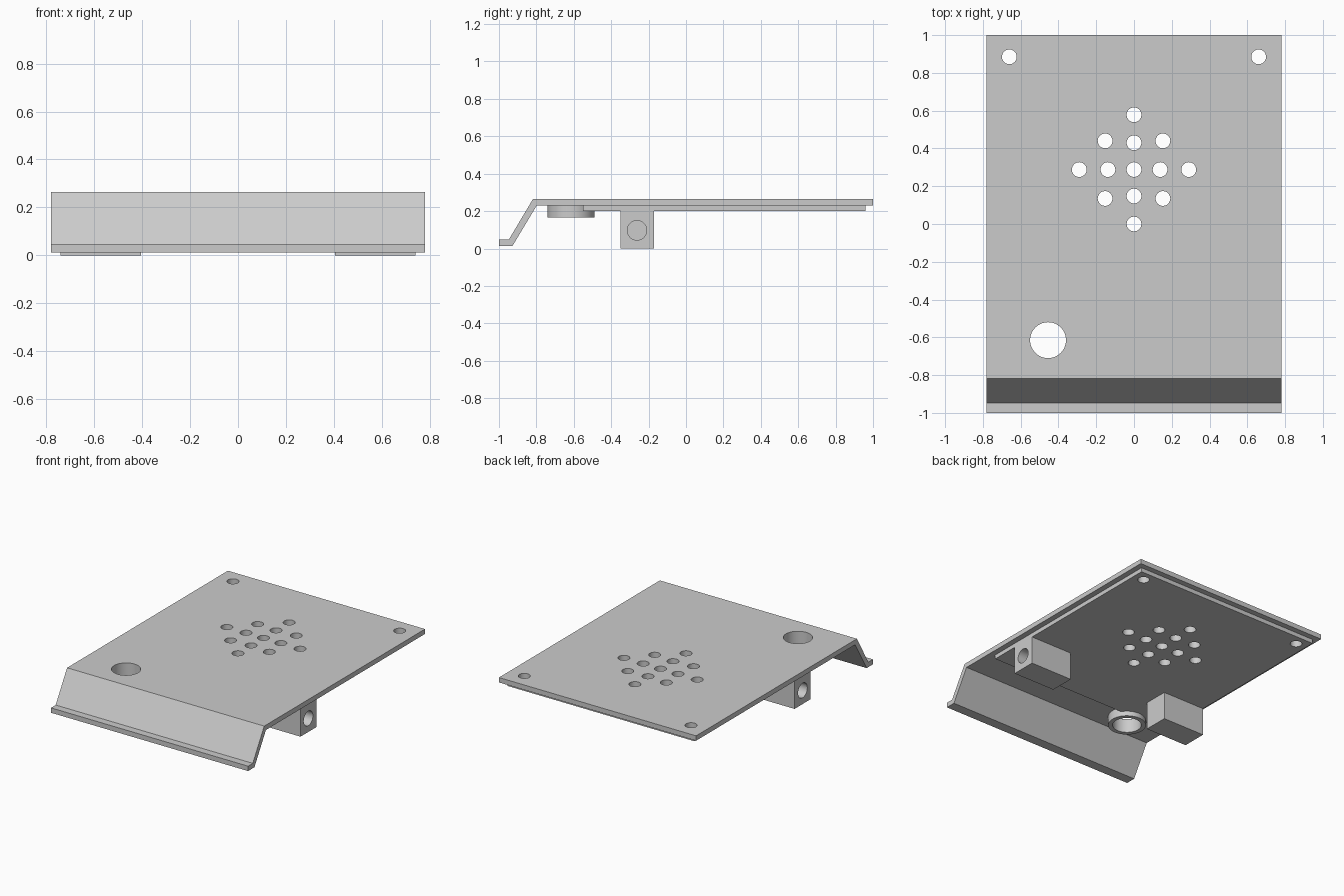
import bpy
import bmesh
from mathutils import Matrix, Vector

if "Cube" in bpy.data.objects:
    bpy.data.objects.remove(bpy.data.objects["Cube"])

grey = bpy.data.materials.new("light_grey")
grey.use_nodes = True
colour = (0.6, 0.6, 0.6, 1)
grey.diffuse_color = colour
grey.node_tree.nodes["Principled BSDF"].inputs["Base Color"].default_value = colour


def finish(name, bm):
    bmesh.ops.recalc_face_normals(bm, faces=bm.faces)
    mesh = bpy.data.meshes.new(name)
    bm.to_mesh(mesh)
    bm.free()
    mesh.materials.append(grey)
    obj = bpy.data.objects.new(name, mesh)
    bpy.context.collection.objects.link(obj)
    return obj


def box(name, low, high):
    low, high = Vector(low), Vector(high)
    bm = bmesh.new()
    bmesh.ops.create_cube(bm, size=1, matrix=Matrix.Translation((low + high) / 2)
                          @ Matrix.Diagonal((*(high - low), 1)))
    return finish(name, bm)


def add_cylinder(bm, centre, radius, depth, axis="Z"):
    turn = Matrix.Rotation(1.5707963, 4, "Y") if axis == "X" else Matrix()
    bmesh.ops.create_cone(bm, cap_ends=True, segments=48, radius1=radius, radius2=radius,
                          depth=depth, matrix=Matrix.Translation(centre) @ turn)


def cut(obj, cutter):
    mod = obj.modifiers.new("holes", "BOOLEAN")
    mod.operation = "DIFFERENCE"
    mod.solver = "EXACT"
    mod.object = cutter
    select(obj)
    bpy.ops.object.modifier_apply(modifier=mod.name)


def select(obj):
    bpy.ops.object.select_all(action="DESELECT")
    obj.select_set(True)
    bpy.context.view_layer.objects.active = obj


# Cover plate with a sloped, stepped front lip
profile = [(1, 0.265), (-0.818, 0.265), (-0.947, 0.048), (-1, 0.048),
           (-1, 0.013), (-0.928, 0.013), (-0.798, 0.23), (1, 0.23)]
bm = bmesh.new()
face = bm.faces.new([bm.verts.new((-0.78, y, z)) for y, z in profile])
side = bmesh.ops.extrude_face_region(bm, geom=[face])
bmesh.ops.translate(bm, vec=(1.56, 0, 0),
                    verts=[g for g in side["geom"] if isinstance(g, bmesh.types.BMVert)])
cover = finish("cover_plate", bm)

# Inset backing panel under the plate
panel = box("backing_panel", (-0.74, -0.55, 0.2), (0.74, 0.96, 0.23))

# Collar below the large hole
large_hole = (-0.455, -0.615)
bm = bmesh.new()
add_cylinder(bm, (*large_hole, 0.1975), 0.125, 0.065)
collar = finish("hole_collar", bm)

# Vertical holes: corner screws, diamond grille and large opening
grille = [(0, y) for y in (0, 0.148, 0.288, 0.43, 0.578)]
for s in (-1, 1):
    grille += [(s * 0.153, 0.135), (s * 0.153, 0.44), (s * 0.138, 0.288), (s * 0.29, 0.288)]
bm = bmesh.new()
for x, y in grille + [(-0.66, 0.885), (0.66, 0.885)]:
    add_cylinder(bm, (x, y, 0.2), 0.039, 0.4)
add_cylinder(bm, (*large_hole, 0.2), 0.095, 0.4)
drill = finish("hole_cutter", bm)
for part in (cover, panel, collar):
    cut(part, drill)
bpy.data.objects.remove(drill)

# Mounting blocks with blind pivot sockets on their outer sides
blocks = []
for s, name in ((1, "left"), (-1, "right")):
    a, b = sorted((s * 0.405, s * 0.74))
    block = box(name + "_mounting_block", (a, -0.35, 0), (b, -0.17, 0.2))
    bm = bmesh.new()
    add_cylinder(bm, (s * 0.74, -0.262, 0.097), 0.052, 0.4, "X")
    socket = finish("socket_cutter", bm)
    cut(block, socket)
    bpy.data.objects.remove(socket)
    blocks.append(block)

# Smooth hole walls, sharp edges
for part in [cover, panel, collar] + blocks:
    select(part)
    bpy.ops.object.shade_smooth_by_angle(angle=0.5)
